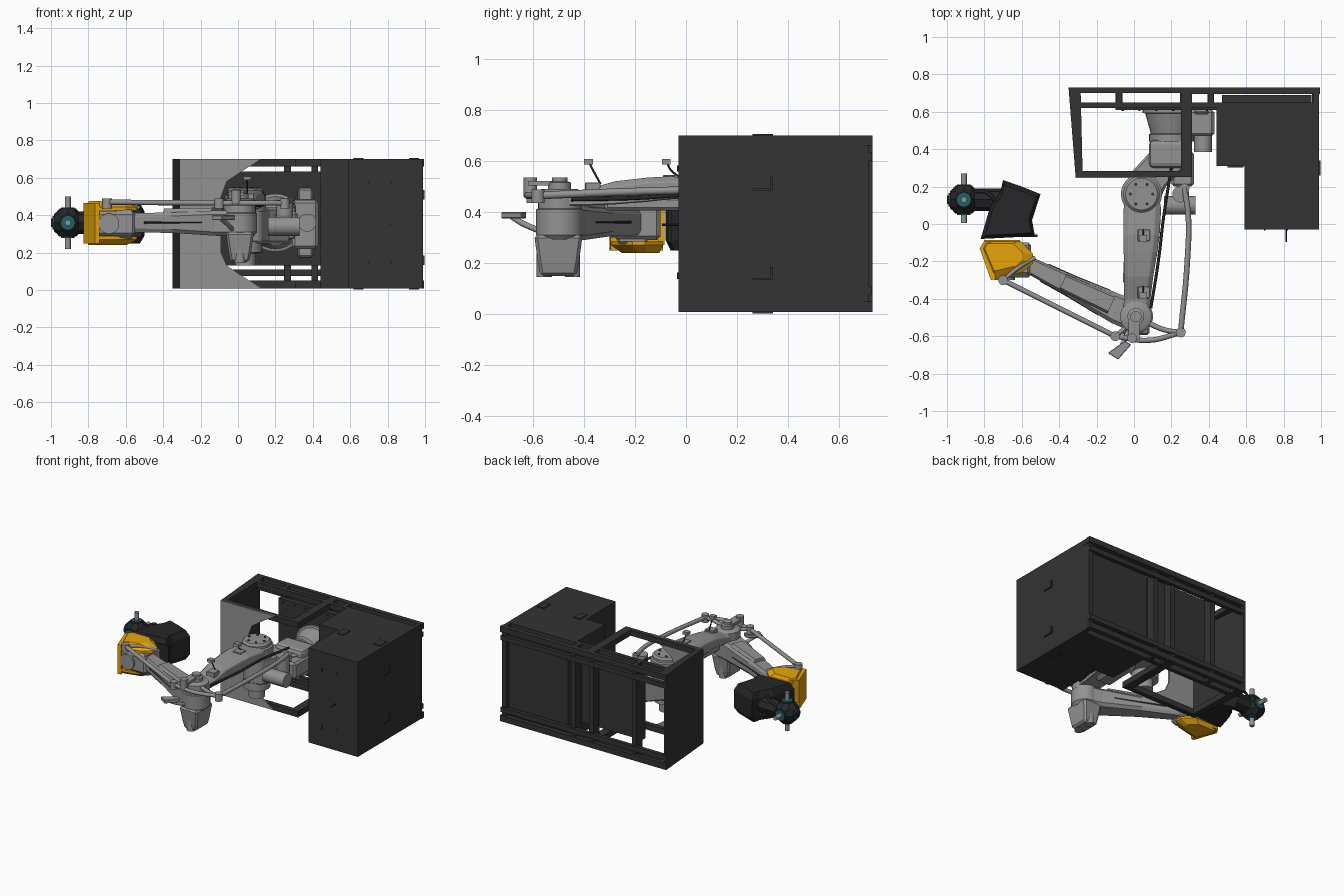
import bpy, bmesh, math
from mathutils import Vector

if "Cube" in bpy.data.objects:
    bpy.data.objects.remove(bpy.data.objects["Cube"])

def mat(name, c):
    m = bpy.data.materials.new(name); m.diffuse_color = (*c, 1); return m
DARK = mat("charcoal", (.033, .033, .033)); BLACK = mat("black", (.02, .02, .023))
YEL = mat("amber", (.80, .38, .003)); TEAL = mat("teal", (.01, .13, .15))
GREY = mat("mid_grey", (.29, .29, .29))

def finish(name, bm, m=GREY, bevel=0, smooth=False, seg=1):
    bmesh.ops.recalc_face_normals(bm, faces=bm.faces)
    me = bpy.data.meshes.new(name); bm.to_mesh(me); bm.free()
    o = bpy.data.objects.new(name, me); bpy.context.collection.objects.link(o)
    me.materials.append(m)
    if bevel:
        b = o.modifiers.new("bevel", 'BEVEL'); b.width = bevel; b.segments = seg
    if smooth:
        bpy.ops.object.select_all(action='DESELECT')
        o.select_set(True); bpy.context.view_layer.objects.active = o
        bpy.ops.object.shade_smooth_by_angle(angle=math.radians(35))
    return o

def loft(name, loops, m=GREY, closed=False, **k):
    """Skin equal-length loops; cap the ends, or close them into a ring."""
    bm = bmesh.new(); vs = [[bm.verts.new(p) for p in l] for l in loops]
    n = len(loops[0]); c = len(loops)
    for i in range(c if closed else c - 1):
        a, b = vs[i], vs[(i + 1) % c]
        for j in range(n):
            bm.faces.new((a[j], a[(j+1) % n], b[(j+1) % n], b[j]))
    if not closed:
        bm.faces.new(vs[0]); bm.faces.new(vs[-1])
    return finish(name, bm, m, **k)

def prism(name, pts, a, b, m=GREY, plane='xy', **k):
    f = {'xy': lambda u, v, w: (u, v, w), 'xz': lambda u, v, w: (u, w, v)}[plane]
    return loft(name, [[f(u, v, w) for u, v in pts] for w in (a, b)], m, **k)

def ring(name, out, inn, a, b, m):
    return loft(name, [[(x, y, z) for x, y in p] for p, z in
                ((out, a), (out, b), (inn, b), (inn, a))], m, closed=True)

def box(name, x0, x1, y0, y1, z0, z1, m=GREY, **k):
    return prism(name, [(x0, y0), (x1, y0), (x1, y1), (x0, y1)], z0, z1, m, **k)

def turned(name, p, q, prof, m=GREY, n=28, smooth=True):
    """Round part between p and q; prof = [(fraction, radius)]."""
    p, q = Vector(p), Vector(q); d = q - p
    r = d.to_track_quat('Z', 'Y')
    return loft(name, [[p + d*t + r @ Vector((rad*math.cos(2*math.pi*i/n), rad*math.sin(2*math.pi*i/n), 0))
                for i in range(n)] for t, rad in prof], m, smooth=smooth)

def cyl(name, p, q, r, m=GREY, n=28, smooth=True):
    return turned(name, p, q, [(0, r), (1, r)], m, n, smooth)

def tube(name, pts, r, m=GREY):
    c = bpy.data.curves.new(name, 'CURVE'); c.dimensions = '3D'; c.bevel_depth = r
    c.bevel_resolution = 2; c.use_fill_caps = True; c.resolution_u = 6
    s = c.splines.new('BEZIER'); s.bezier_points.add(len(pts) - 1)
    for b, p in zip(s.bezier_points, pts):
        b.co = p; b.handle_left_type = b.handle_right_type = 'AUTO'
    o = bpy.data.objects.new(name, c); bpy.context.collection.objects.link(o)
    c.materials.append(m)

# --- Control cabinet (L-shaped plan) ---
prism("cabinet_body", [(.44, .31), (.59, .31), (.59, -.03), (.99, -.03), (.99, .65), (.44, .65)], .008, .70, DARK)
box("cabinet_back_panel", .47, .95, .65, .69, .05, .65, DARK)
for x in (.645, .94):
    for z in (.002, .698):
        box("cabinet_lift_plate", x-.027, x+.027, .26, .34, z, z+.008, DARK)
box("cabinet_latch", .50, .585, .303, .31, .325, .39, DARK)
for x in (.70, .82):
    for z in (.15, .57):
        box("door_hinge", x-.004, x+.004, -.035, -.03, z-.012, z+.012, BLACK)
for z in (.16, .51):
    box("side_handle", .99, .997, .26, .34, z-.025, z-.018, DARK)
    box("side_handle_end", .99, .997, .33, .34, z-.025, z+.025, DARK)
cyl("cabinet_key", (.815, -.03, .35), (.815, -.095, .35), .004, BLACK, 8)

# --- Enclosure frame, top and bottom alike ---
outer = [(-.35, .73), (-.312, .25), (.31, .25), (.31, .73)]
inner = [(-.285, .70), (-.275, .283), (.25, .283), (.25, .70)]
for lvl, z0, z1, w0, w1 in (("top", .66, .70, .60, .635), ("bottom", .008, .05, .075, .11)):
    ring(lvl + "_frame_ring", outer, inner, z0, z1, DARK)
    box(lvl + "_back_rail", .31, .995, .695, .73, z0, z1, DARK)
    box(lvl + "_inner_rail", -.29, .44, .62, .65, z0, z1, DARK)
    box(lvl + "_second_rail", -.34, .99, .70, .728, w0, w1, DARK)
    for x in (-.08, .265, .41, .975):
        box(lvl + "_cross_strut", x-.015, x+.015, .62, .70, z0, z1, DARK)
prism("left_side_wall", [(-.35, .73), (-.312, .25), (-.298, .25), (-.333, .73)], .008, .70, DARK)
prism("front_grey_panel", [(-.312, .01), (.12, .01), (.03, .07), (-.06, .13), (-.09, .20), (-.09, .50),
      (-.06, .58), (.03, .64), (.12, .70), (-.312, .70)], .245, .256, GREY, 'xz')
box("mounting_plate", -.10, .44, .61, .65, .13, .635, DARK)
for x in (-.08, .265, .41, .97):
    box("back_column", x-.018, x+.018, .645, .715, .04, .66, DARK)
for i in range(6):
    for z in (.15, .615):
        cyl("plate_bolt", (-.06+.09*i, .61, z), (-.06+.09*i, .603, z), .006, BLACK, 6)

# --- Robot base, mounted sideways on the plate ---
Z = .36
turned("base_pedestal", (.20, .612, Z), (.20, .44, Z), [(0, .155), (.1, .155), (.12, .14), (.75, .11), (.77, .12), (1, .12)])
box("base_connector", .29, .43, .47, .61, .22, .48, bevel=.015)
for z in (.21, .51):
    box("base_foot", .32, .40, .585, .612, z-.035, z+.035, bevel=.01)
cyl("base_motor", (.37, .585, .36), (.37, .385, .36), .048)
box("turret", .08, .31, .30, .45, .27, .47, bevel=.025, seg=2)
prism("shoulder_housing", [(-.05, .13), (.02, .06), (.12, .09), (.17, .2), (.28, .31), (.25, .40), (.1, .40), (-.03, .26)],
      .25, .44, bevel=.012)
turned("shoulder_drive", (.04, .16, .13), (.04, .16, .26), [(0, .055), (.5, .055), (.55, .09), (1, .09)])
turned("shoulder_disc", (.04, .16, .42), (.04, .16, .545), [(0, .11), (.7, .11), (.75, .098), (.9, .098), (1, .085)])
for i in range(6):
    a = i * math.pi / 3
    x, y = .04+.06*math.cos(a), .16+.06*math.sin(a)
    cyl("shoulder_bolt", (x, y, .535), (x, y, .55), .009, DARK, 6)
cyl("link_motor", (.16, .10, .34), (.33, .10, .34), .05)
cyl("link_crank_hub", (.25, .16, .36), (.25, .16, .48), .045)
box("motor_cover", .20, .32, .20, .39, .30, .42, bevel=.015)

# --- Upper arm: blade that drops towards the elbow ---
arm = [(.20, .04, .085, .455, .51), (.08, .045, .10, .455, .525), (-.06, .04, .097, .45, .54), (-.15, .035, .09, .44, .535),
       (-.28, .025, .078, .43, .52), (-.40, .018, .07, .425, .485), (-.50, .01, .075, .425, .475)]
loft("upper_arm", [[(x-w, y, a), (x+w, y, a), (x+w, y, b-.02), (x+w*.7, y, b), (x-w*.7, y, b), (x-w, y, b-.02)]
     for y, x, w, a, b in arm], bevel=.004)
prism("upper_arm_cover", [(-.045, .02), (.075, .02), (.06, -.32), (-.06, -.32)], .405, .46, bevel=.012)
for y, z in ((-.04, .54), (-.345, .51)):
    box("arm_bracket", .02, .085, y-.05, y+.01, z-.03, z+.006, bevel=.003)
    tube("lamp_stalk", [(.05, y+.01, z), (.05, y-.02, .565), (.05, y-.035, .595)], .004, BLACK)
    box("lamp_head", .03, .07, y-.055, y-.02, .587, .608)

# --- Elbow ---
E = (.01, -.495)
turned("elbow_joint", (*E, .29), (*E, .49), [(0, .075), (.1, .092), (.6, .092), (.62, .085), (.95, .085), (1, .07)])
turned("elbow_cap", (*E, .485), (*E, .535), [(0, .045), (.6, .045), (.7, .03), (1, .03)])
cyl("elbow_cable_boss", (-.01, -.61, .46), (-.01, -.61, .535), .026)
box("elbow_cable_plate", -.03, .03, -.62, -.48, .503, .522)
loft("elbow_motor", [[(.01-w, -.50-l, z), (.01+w, -.50-l, z), (.01+w, -.50+l, z), (.01-w, -.50+l, z)]
     for z, w, l in ((.15, .05, .07), (.2, .06, .08), (.31, .075, .095))], bevel=.012)
for y in (-.555, -.445):
    cyl("motor_rib", (.01, y, .145), (.01, y, .29), .03, n=12)
prism("elbow_bracket_arm", [(-.05, -.625), (-.015, -.645), (-.085, -.725), (-.14, -.69)], .375, .40, bevel=.003)
tube("elbow_bracket_strut", [(-.09, -.68, .38), (-.06, -.64, .355), (-.03, -.57, .325)], .012)

# --- Forearm ---
fore = [((.0, -.49), .085, .29, .425), ((-.09, -.455), .08, .29, .425), ((-.33, -.335), .058, .305, .415),
        ((-.60, -.20), .042, .31, .41)]
u = Vector((-.6, .29)).normalized(); nrm = Vector((-u.y, u.x))
def fl(c, w, a, b):
    r = []
    for s, z in ((-1, a+.02), (-.75, a), (.75, a), (1, a+.02), (1, b-.02), (.75, b), (-.75, b), (-1, b-.02)):
        p = Vector(c) + nrm*w*s; r.append((p.x, p.y, z))
    return r
loft("forearm", [fl(*f) for f in fore])
loft("forearm_top_cover", [fl((-.12, -.43), .055, .40, .44), fl((-.38, -.31), .045, .40, .435)])
loft("forearm_groove", [fl((-.16, -.42), .076, .34, .38), fl((-.33, -.335), .061, .34, .38),
     fl((-.48, -.26), .053, .34, .38)], DARK)

# --- Parallel linkage ---
tube("long_link", [(.27, .19, .48), (.29, .05, .485), (.285, -.2, .48), (.25, -.575, .465)], .015)
tube("bell_crank_outer", [(.25, -.58, .465), (.08, -.622, .465), (-.10, -.60, .465)], .014)
tube("bell_crank_inner", [(.25, -.58, .465), (.16, -.565, .465), (.02, -.50, .465)], .014)
tube("bell_crank_tail", [(-.10, -.60, .465), (-.04, -.55, .465), (.02, -.50, .465)], .012)
tube("forearm_link", [(-.10, -.60, .465), (-.40, -.45, .467), (-.70, -.30, .47)], .014)
tube("wrist_link", [(-.70, -.30, .47), (-.62, -.235, .465), (-.53, -.18, .44)], .011)
for x, y in ((.27, .19), (.25, -.58), (-.10, -.60), (-.70, -.30)):
    cyl("link_pivot", (x, y, .435), (x, y, .488), .026, n=20)
tube("arm_cable", [(.2, .3, .47), (.16, .05, .47), (.13, -.2, .455), (.09, -.45, .45)], .008, BLACK)

# --- Wrist with amber shell halves ---
box("wrist_block", -.762, -.55, -.285, -.10, .29, .42, bevel=.015)
cyl("wrist_motor", (-.69, -.30, .355), (-.69, -.10, .355), .055)
box("wrist_clevis", -.66, -.56, -.27, -.15, .275, .43, bevel=.01)
shell = [(-.80, -.09), (-.61, -.09), (-.54, -.16), (-.54, -.21), (-.60, -.26), (-.75, -.295), (-.82, -.13)]
def shrink(k): return [(-.74 + (x+.74)*k, -.14 + (y+.14)*k) for x, y in shell]
for s, a, b, c in (("upper", .425, .445, .475), ("lower", .285, .27, .24)):
    loft(s + "_wrist_shell", [[(x, y, z) for x, y in shrink(k)] for z, k in ((a, 1), (b, 1), (c, .72))], YEL)
prism("outer_wrist_shell", [(-.80, -.09), (-.765, -.09), (-.74, -.295), (-.765, -.30), (-.825, -.13)], .25, .465, YEL)
box("rear_wrist_shell", -.80, -.61, -.11, -.085, .27, .45, YEL)

# --- Dark tool housing ---
hous = [(-.82, -.08), (-.53, -.065), (-.545, .02), (-.50, .16), (-.60, .20), (-.70, .235), (-.715, .17), (-.77, .09)]
loft("tool_housing", [[(-.66+(x+.66)*k, .05+(y-.05)*k, z) for x, y in hous]
     for z, k in ((.25, .85), (.29, 1), (.42, 1), (.465, .85))], BLACK)
box("housing_flange", -.62, -.515, -.07, -.055, .28, .43, BLACK)
cyl("tool_arm", (-.67, .13, Z), (-.86, .13, Z), .06, BLACK, 8, False)
tube("tool_cable", [(-.72, .09, .42), (-.79, .17, .43), (-.86, .17, .39)], .009, BLACK)

# --- Tool head: chamfered core, teal rings, long pins ---
C = Vector((-.91, .13, Z))
for n, d in (("x", Vector((1, 0, 0))), ("y", Vector((0, 1, 0))), ("z", Vector((0, 0, 1)))):
    turned("head_core_" + n, C - d*.075, C + d*.075, [(0, .045), (.2, .07), (.8, .07), (1, .045)], BLACK, 8, False)
    for s in (-1, 1):
        if n == "x" and s > 0:
            continue
        e = d * s
        cyl("head_ring", C + e*.07, C + e*.082, .036, TEAL, 16)
        if n != "x":
            cyl("head_pin", C + e*.08, C + e*(.125 if (n, s) == ("y", -1) else .14), .016, n=12)
cyl("left_nozzle", C - Vector((.07, 0, 0)), C - Vector((.09, 0, 0)), .022, BLACK, 8)

for m in bpy.data.materials:
    if m.users and not m.is_grease_pencil:
        m.use_nodes = True
        m.node_tree.nodes["Principled BSDF"].inputs["Base Color"].default_value = m.diffuse_color
